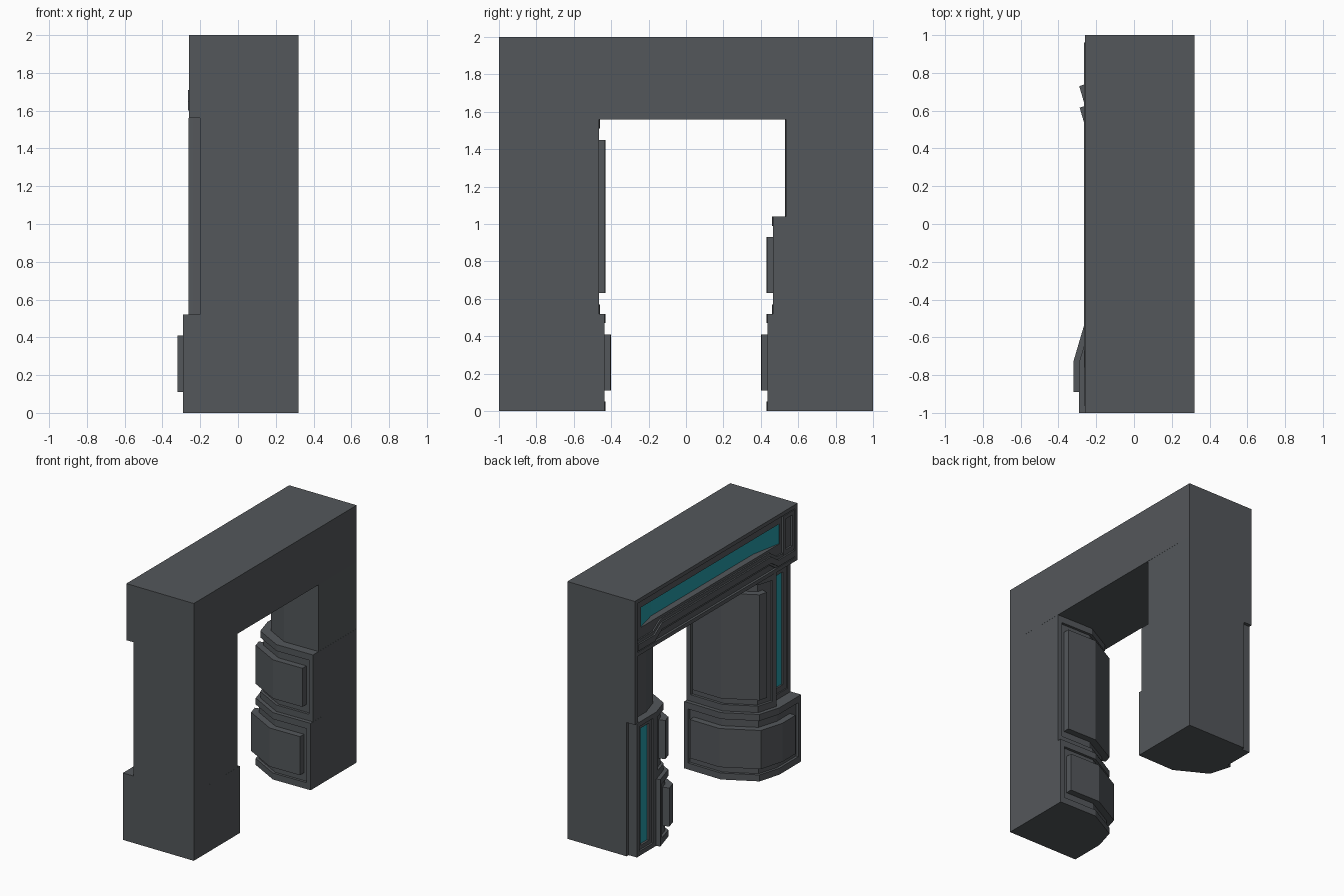
import bpy, bmesh
from mathutils import Vector

if "Cube" in bpy.data.objects:
    bpy.data.objects.remove(bpy.data.objects["Cube"])


def material(name, col):
    m = bpy.data.materials.new(name)
    m.diffuse_color = (*col, 1)
    m.use_nodes = True
    m.node_tree.nodes["Principled BSDF"].inputs["Base Color"].default_value = m.diffuse_color
    return m


GREY = material("dark grey metal", (0.088, 0.096, 0.104))
TEAL = material("teal glow", (0.019, 0.33, 0.39))


def build(name, solids, mat=GREY):
    """One object from a list of (3D outline, extrusion vector) prisms."""
    bm = bmesh.new()
    for pts, vec in solids:
        f = bm.faces.new([bm.verts.new(p) for p in pts])
        r = bmesh.ops.extrude_face_region(bm, geom=[f])
        vs = [v for v in r["geom"] if isinstance(v, bmesh.types.BMVert)]
        bmesh.ops.translate(bm, verts=vs, vec=vec)
    bmesh.ops.recalc_face_normals(bm, faces=bm.faces)
    me = bpy.data.meshes.new(name)
    bm.to_mesh(me)
    bm.free()
    me.materials.append(mat)
    ob = bpy.data.objects.new(name, me)
    bpy.context.collection.objects.link(ob)
    return ob


def box(x0, x1, y0, y1, z0, z1):
    return ([(x0, y0, z0), (x1, y0, z0), (x1, y1, z0), (x0, y1, z0)], (0, 0, z1 - z0))


def upright(pts, z0, z1, s=1):
    return ([(x, s * y, z0) for x, y in pts], (0, 0, z1 - z0))


def offset(path, d):
    """Mitred offset of an open path, positive is outward."""
    path = [Vector(p) for p in path]
    nor = []
    for a, b in zip(path, path[1:]):
        t = (b - a).normalized()
        nor.append(Vector((-t.y, t.x)) * -1)
    nor = [n if n.x + n.y < 0 else -n for n in nor]
    out = []
    for i, p in enumerate(path):
        a, b = nor[max(i - 1, 0)], nor[min(i, len(nor) - 1)]
        out.append(p + (a + b) * (d / (1 + a.dot(b))))
    return out


def sub(path, a, b):
    """Part of the path between arc lengths a and b (b <= 0 counts from the end)."""
    path = [Vector(p) for p in path]
    lens = [(q - p).length for p, q in zip(path, path[1:])]
    if b <= 0:
        b += sum(lens)
    if a < 0:
        a += sum(lens)
    out, run = [], 0
    for p, q, l in zip(path, path[1:], lens):
        lo, hi = max(a, run), min(b, run + l)
        if hi - lo > 1e-5:
            if not out:
                out.append(p.lerp(q, (lo - run) / l))
            out.append(p.lerp(q, (hi - run) / l))
        run += l
    return out


def strip(path, d, z0, z1, s, thick=0.06):
    return upright(offset(path, d) + offset(path, d - thick)[::-1], z0, z1, s)


def column(name, path, d, z0, z1, tail, s):
    """Faceted pillar section: recessed core, raised rim and a thick panel."""
    build(name + "_core", [upright(offset(path, d - 0.02) + tail, z0, z1, s)])
    build(name + "_rim", [
        strip(path, d, z0, z0 + 0.05, s), strip(path, d, z1 - 0.05, z1, s),
        strip(sub(path, 0, 0.035), d, z0, z1, s), strip(sub(path, -0.035, 0), d, z0, z1, s)])
    build(name + "_panel", [strip(sub(path, 0.07, -0.11), d + 0.03, z0 + 0.11, z1 - 0.11, s)])


def frame(x, y0, y1, z0, z1, b, back=-0.1):
    return [box(x, back, y0, y1, z0, z0 + b), box(x, back, y0, y1, z1 - b, z1),
            box(x, back, y0, y0 + b, z0, z1), box(x, back, y1 - b, y1, z0, z1)]


# Pillar plan: inner face, corner, chamfer (for +y, mirrored by s)
plan = [(0.32, 0.435), (0, 0.43), (-0.24, 0.56), (-0.29, 0.73)]
wrap = plan + [(-0.29, 1.0)]


def tail(x):
    return [Vector((x, 0.77)), Vector((x, 1)), Vector((0.32, 1))]


# Left pillar (-y): wide base, tall shaft with teal light
column("left_base", wrap, 0, 0, 0.52, [Vector((0.32, 1))], -1)
column("left_shaft", plan, -0.03, 0.52, 1.56, tail(-0.17), -1)
build("left_light_frame", frame(-0.2, -1, -0.76, 0.52, 1.56, 0.04)
      + frame(-0.19, -0.98, -0.77, 0.54, 1.54, 0.062))
build("left_light", [box(-0.178, -0.1, -0.92, -0.82, 0.59, 1.5)], TEAL)

# Right pillar (+y): two stacked blocks, plain neck, teal light
column("right_base", plan, 0, 0, 0.52, tail(-0.19), 1)
column("right_block", plan, -0.03, 0.52, 1.04, tail(-0.19), 1)
build("right_neck", [upright(offset(plan, -0.1) + tail(-0.2), 1.04, 1.56),
                     box(-0.26, -0.1, 0.96, 1, 1.04, 1.56)])
build("right_light_frame", frame(-0.26, 0.74, 0.975, 0, 1.04, 0.035)
      + frame(-0.245, 0.75, 0.965, 0.01, 1.03, 0.055))
build("right_light", [box(-0.228, -0.1, 0.8, 0.915, 0.06, 0.98)], TEAL)

# Lintel: body, outer frame, and infill around the light channel
build("lintel_body", [box(-0.18, 0.32, -1, 1, 1.56, 2)])
build("lintel_frame", frame(-0.26, -1, 1, 1.56, 2, 0.03))
build("lintel_infill", [
    box(-0.242, -0.1, -0.98, 0.98, 1.91, 1.98), box(-0.242, -0.1, -0.98, 0.98, 1.58, 1.755),
    box(-0.242, -0.1, 0.9, 0.98, 1.7, 1.95), box(-0.242, -0.1, -0.98, -0.8, 1.7, 1.95)])
build("lintel_end_frame", frame(-0.256, -0.97, -0.83, 1.66, 1.96, 0.03))

# Teal channel with sloped ends
build("lintel_light", [upright([(-0.24, 0.91), (-0.19, 0.7), (-0.19, -0.55), (-0.24, -0.81),
                                (-0.12, -0.81), (-0.12, 0.91)], 1.75, 1.915)], TEAL)


# Stepped moulding that rises over the opening
def moulding(x, lo, hi):
    line = [(0.96, 0), (0.76, 0), (0.67, 0.06), (-0.67, 0.06), (-0.76, 0), (-0.96, 0)]
    pts = [(x, y, lo + z) for y, z in line] + [(x, y, hi + z) for y, z in line[::-1]]
    return (pts, (-0.1 - x, 0, 0))


build("lintel_moulding", [moulding(-0.265, 1.6, 1.65), moulding(-0.253, 1.58, 1.675)])
